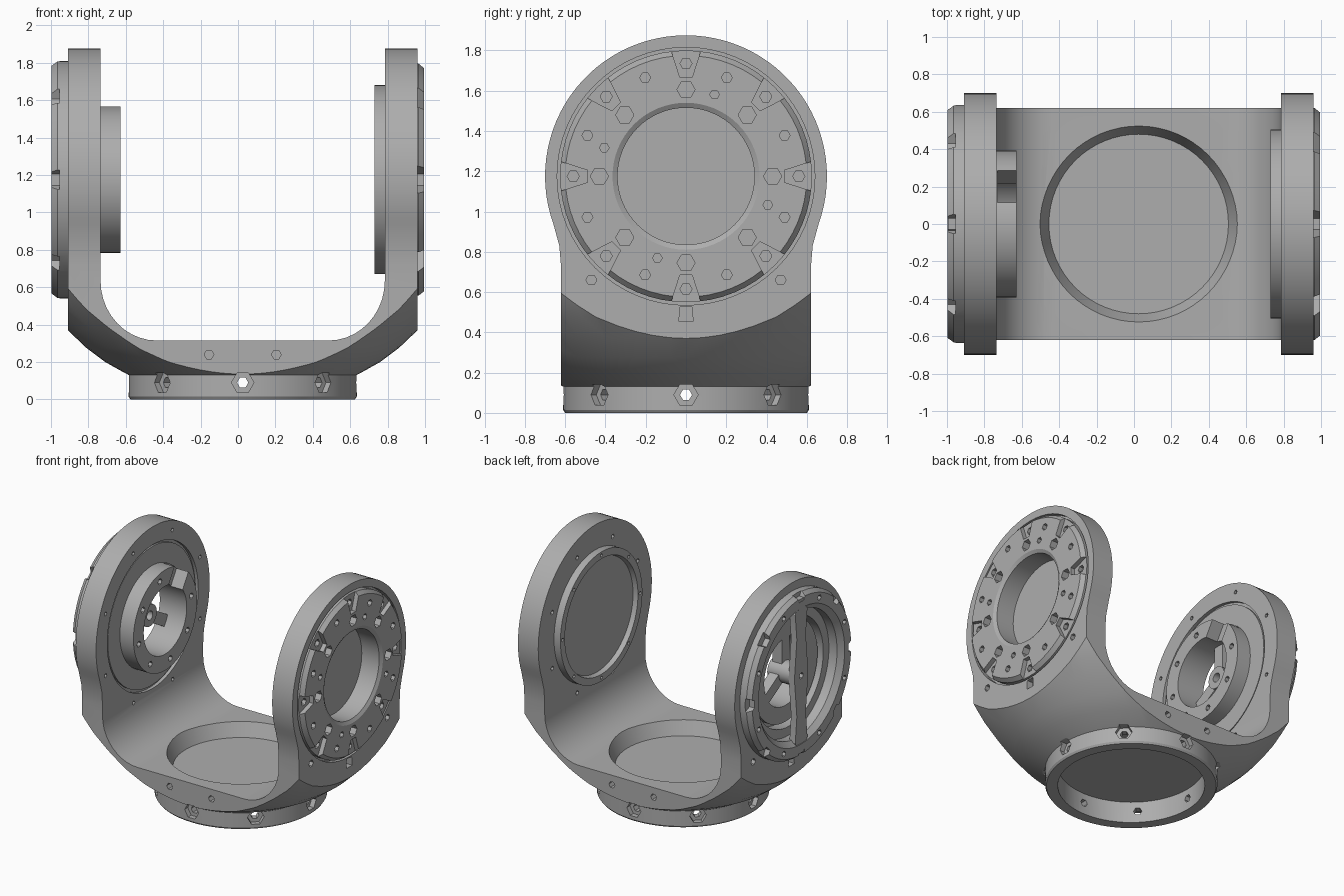
import bpy, bmesh
from math import sin, cos, pi, radians
from mathutils import Matrix, Vector

if "Cube" in bpy.data.objects:
    bpy.data.objects.remove(bpy.data.objects["Cube"], do_unlink=True)

grey = bpy.data.materials.new("machined grey")
grey.use_nodes = True
COLOUR = (0.42, 0.42, 0.42, 1)
grey.diffuse_color = COLOUR
grey.node_tree.nodes["Principled BSDF"].inputs["Base Color"].default_value = COLOUR

HUB_Z = 1.175      # height of the joint axis
MID = 0.025        # middle of the fork in x
EIGHT = [i * pi / 4 for i in range(8)]


def place(axis, u, v, h):
    return Vector({"x": (h, u, v), "y": (u, h, v), "z": (u, v, h)}[axis])


def prism(bm, pts, axis, a, b, mat=Matrix()):
    """Straight extrusion of a flat outline along an axis."""
    low = [bm.verts.new(mat @ place(axis, u, v, a)) for u, v in pts]
    high = [bm.verts.new(mat @ place(axis, u, v, b)) for u, v in pts]
    bm.faces.new(low)
    bm.faces.new(high)
    for i in range(len(pts)):
        j = (i + 1) % len(pts)
        bm.faces.new((low[i], low[j], high[j], high[i]))


def lathe(bm, profile, axis, u=0, v=0, n=64):
    """Closed (radius, height) outline spun round an axis."""
    rows = []
    for r, h in profile:
        count = n if r > 0 else 1
        row = [bm.verts.new(place(axis, u + r * cos(2 * pi * k / n), v + r * sin(2 * pi * k / n), h))
               for k in range(count)]
        rows.append(row * (n // count))
    for i, row in enumerate(rows):
        nxt = rows[(i + 1) % len(rows)]
        for k in range(n):
            m = (k + 1) % n
            loop = list(dict.fromkeys((row[k], row[m], nxt[m], nxt[k])))
            if len(loop) > 2:
                bm.faces.new(loop)


def tube(bm, r0, r1, a, b, axis="x", u=0, v=HUB_Z, n=64):
    lathe(bm, [(r0, a), (r1, a), (r1, b), (r0, b)], axis, u, v, n)


def polygon(n, r, u=0, v=0):
    return [(u + r * cos(2 * pi * k / n), v + r * sin(2 * pi * k / n)) for k in range(n)]


def circle_hole(bm, radius, angle, r, a, b, n=6):
    prism(bm, polygon(n, r, radius * cos(angle), HUB_Z + radius * sin(angle)), "x", a, b)


def finish(name, bm):
    bmesh.ops.recalc_face_normals(bm, faces=bm.faces)
    mesh = bpy.data.meshes.new(name)
    bm.to_mesh(mesh)
    bm.free()
    ob = bpy.data.objects.new(name, mesh)
    bpy.context.collection.objects.link(ob)
    mesh.materials.append(grey)
    return ob


def boolean(target, bm, mode="DIFFERENCE"):
    cutter = finish("cutter", bm)
    mod = target.modifiers.new("cut", "BOOLEAN")
    mod.operation, mod.solver, mod.object = mode, "EXACT", cutter
    mod.use_self = True
    bpy.context.view_layer.objects.active = target
    bpy.ops.object.modifier_apply(modifier=mod.name)
    bpy.data.objects.remove(cutter, do_unlink=True)


def spin(angle):
    """Turn about the joint axis."""
    shift = Matrix.Translation((0, 0, HUB_Z))
    return shift @ Matrix.Rotation(angle, 4, "X") @ shift.inverted()


# Fork: U outline, trimmed by the side outline and by a round bowl
inner = [(0.76 - 0.3 * (1 - cos(t)), 0.635 - 0.32 * sin(t)) for t in [i * pi / 20 for i in range(11)]]
right_wall = [(MID + 0.935, 0), (MID + 0.935, 1.9), (MID + 0.76, 1.9)] + [(MID + x, z) for x, z in inner]
u_outline = right_wall + [(2 * MID - x, z) for x, z in reversed(right_wall)]
bm = bmesh.new()
prism(bm, u_outline, "y", -0.8, 0.8)
fork = finish("fork", bm)

arc = [radians(-20 + 220 * i / 56) for i in range(57)]
neck = [(0.62, -0.1), (0.62, 0.72), (0.629, 0.83)]
side = neck + [(0.7 * cos(t), HUB_Z + 0.7 * sin(t)) for t in arc] + [(-y, z) for y, z in reversed(neck)]
bm = bmesh.new()
prism(bm, side, "x", -1.2, 1.2)
boolean(fork, bm, "INTERSECT")

bm = bmesh.new()
lathe(bm, [(0, 0), (0.6, 0), (0.61, 0.015), (0.61, 0.13), (0.735, 0.2), (0.835, 0.275), (0.935, 0.37),
           (1.04, 0.48), (1.12, 0.59), (1.25, 0.85), (1.4, 2.1), (0, 2.1)], "z", MID, 0, 72)
boolean(fork, bm, "INTERSECT")

# Base recesses above and below the web
bm = bmesh.new()
lathe(bm, [(0, 0.21), (0.48, 0.21), (0.53, 0.33), (0.53, 0.5), (0, 0.5)], "z", MID, 0)
lathe(bm, [(0, -0.1), (0.52, -0.1), (0.52, 0.165), (0, 0.165)], "z", MID, 0)
boolean(fork, bm)

# Radial screw holes round the base collar, and small holes in the front and back
bm = bmesh.new()
for a in EIGHT:
    turn = Matrix.Translation((MID, 0, 0)) @ Matrix.Rotation(a, 4, "Z")
    prism(bm, polygon(6, 0.06, 0, 0.09), "x", 0.57, 0.85, turn)
    prism(bm, polygon(6, 0.03, 0, 0.09), "x", 0.45, 0.575, turn)
for x in (-0.18, 0.18):
    for s in (-1, 1):
        prism(bm, polygon(6, 0.026, MID + x, 0.24), "y", s * 0.56, s * 0.7)
boolean(fork, bm)

# Arm seats: plate seat, centre pocket, open bore and screw holes
bm = bmesh.new()
lathe(bm, [(0, 0.83), (0.34, 0.83), (0.34, 0.92), (0.64, 0.92), (0.64, 1.1), (0, 1.1)], "x", 0, HUB_Z)
lathe(bm, [(0, -1.1), (0.52, -1.1), (0.52, -0.76), (0.56, -0.76), (0.56, -0.7), (0, -0.7)], "x", 0, HUB_Z)
for a in EIGHT:
    circle_hole(bm, 0.57, a + pi / 8, 0.018, 0.77, 0.81)
    circle_hole(bm, 0.63, a + pi / 8, 0.016, -0.77, -0.71)
for s in (-1, 1):
    x = MID + s * 0.935
    for y in (-0.47, 0.47):
        prism(bm, polygon(6, 0.027, y, 0.66), "x", x - 0.04, x + 0.04)
    prism(bm, [(-0.035, 0.455), (0.035, 0.455), (0.03, 0.525), (-0.03, 0.525)], "x", x - 0.05, x + 0.05)
boolean(fork, bm)

# Drive plate on the +x arm
bm = bmesh.new()
lathe(bm, [(0.34, 0.91), (0.625, 0.91), (0.625, 0.965), (0.6, 0.995), (0.365, 0.995), (0.34, 0.98)],
      "x", 0, HUB_Z)
drive_plate = finish("drive_plate", bm)
wedge = [(0.49, -0.03), (0.66, -0.085), (0.66, 0.085), (0.49, 0.03)]
wedge = [(y, z + HUB_Z) for y, z in wedge]
bm = bmesh.new()
for i, a in enumerate(EIGHT):
    prism(bm, wedge, "x", 0.96, 1.05, spin(a))
    circle_hole(bm, 0.56, a, 0.03, 0.93, 0.97)
    circle_hole(bm, 0.43, a, 0.045, 0.94, 1.05)
    circle_hole(bm, 0.53, a + pi / 8, 0.027, 0.95, 1.05)
    if i % 2:
        circle_hole(bm, 0.43, a + pi / 7, 0.024, 0.95, 1.05)
boolean(drive_plate, bm)

# Shallow cup on the inside of the +x arm
bm = bmesh.new()
lathe(bm, [(0, 0.8), (0.505, 0.8), (0.505, 0.73), (0.45, 0.73), (0.44, 0.765), (0, 0.765)], "x", 0, HUB_Z)
bearing_cup = finish("bearing_cup", bm)
bm = bmesh.new()
for a in EIGHT:
    circle_hole(bm, 0.477, a, 0.014, 0.7, 0.755)
boolean(bearing_cup, bm)

# Outer ring on the -x arm, notched round its edge
bm = bmesh.new()
lathe(bm, [(0.49, -0.89), (0.635, -0.89), (0.635, -0.965), (0.61, -0.998), (0.53, -0.998), (0.49, -0.96)],
      "x", 0, HUB_Z)
outer_ring = finish("outer_ring", bm)
bm = bmesh.new()
for a in EIGHT:
    prism(bm, [(0.58, HUB_Z - 0.03), (0.7, HUB_Z - 0.08), (0.7, HUB_Z + 0.08), (0.58, HUB_Z + 0.03)],
          "x", -1.1, -0.955, spin(a))
    circle_hole(bm, 0.57, a + pi / 8, 0.022, -1.05, -0.96)
boolean(outer_ring, bm)

# Bearing rings and split hub inside the open bore
bm = bmesh.new()
tube(bm, 0.27, 0.54, -0.80, -0.745)
finish("bearing_plate", bm)
bm = bmesh.new()
tube(bm, 0.42, 0.525, -0.89, -0.79)
finish("bearing_ring", bm)
bm = bmesh.new()
tube(bm, 0.265, 0.392, -0.86, -0.628)
hub = finish("split_hub", bm)
bm = bmesh.new()
gap = [(0.15, HUB_Z - 0.1), (0.5, HUB_Z - 0.1), (0.5, HUB_Z + 0.1), (0.15, HUB_Z + 0.1)]
prism(bm, gap, "x", -0.73, -0.6, spin(radians(58)))
for a in EIGHT:
    circle_hole(bm, 0.33, a + pi / 16, 0.024, -0.67, -0.6)
boolean(hub, bm)

# Cross strap, centre boss and spokes
bm = bmesh.new()
half = [(0.03, -0.6), (0.075, -0.5), (0.055, -0.3), (0.085, 0), (0.055, 0.3), (0.075, 0.5), (0.03, 0.6)]
prism(bm, [(y, HUB_Z + z) for y, z in half] + [(-y, HUB_Z + z) for y, z in reversed(half)],
      "x", -0.995, -0.945)
cross_strap = finish("cross_strap", bm)
bm = bmesh.new()
prism(bm, polygon(6, 0.025, 0, HUB_Z), "x", -1.1, -0.96)
boolean(cross_strap, bm)
bm = bmesh.new()
tube(bm, 0.035, 0.085, -0.95, -0.76, n=24)
finish("centre_boss", bm)
for i, angle in enumerate((-30, 90, 210)):
    bm = bmesh.new()
    prism(bm, [(0.07, HUB_Z - 0.045), (0.29, HUB_Z - 0.045), (0.29, HUB_Z + 0.045), (0.07, HUB_Z + 0.045)],
          "x", -0.86, -0.78, spin(radians(angle)))
    finish(f"spoke_{i + 1}", bm)

# Smooth the round walls, keep machined edges crisp
for ob in bpy.context.collection.objects:
    ob.select_set(ob.type == "MESH")
bpy.ops.object.shade_smooth_by_angle(angle=radians(25))
